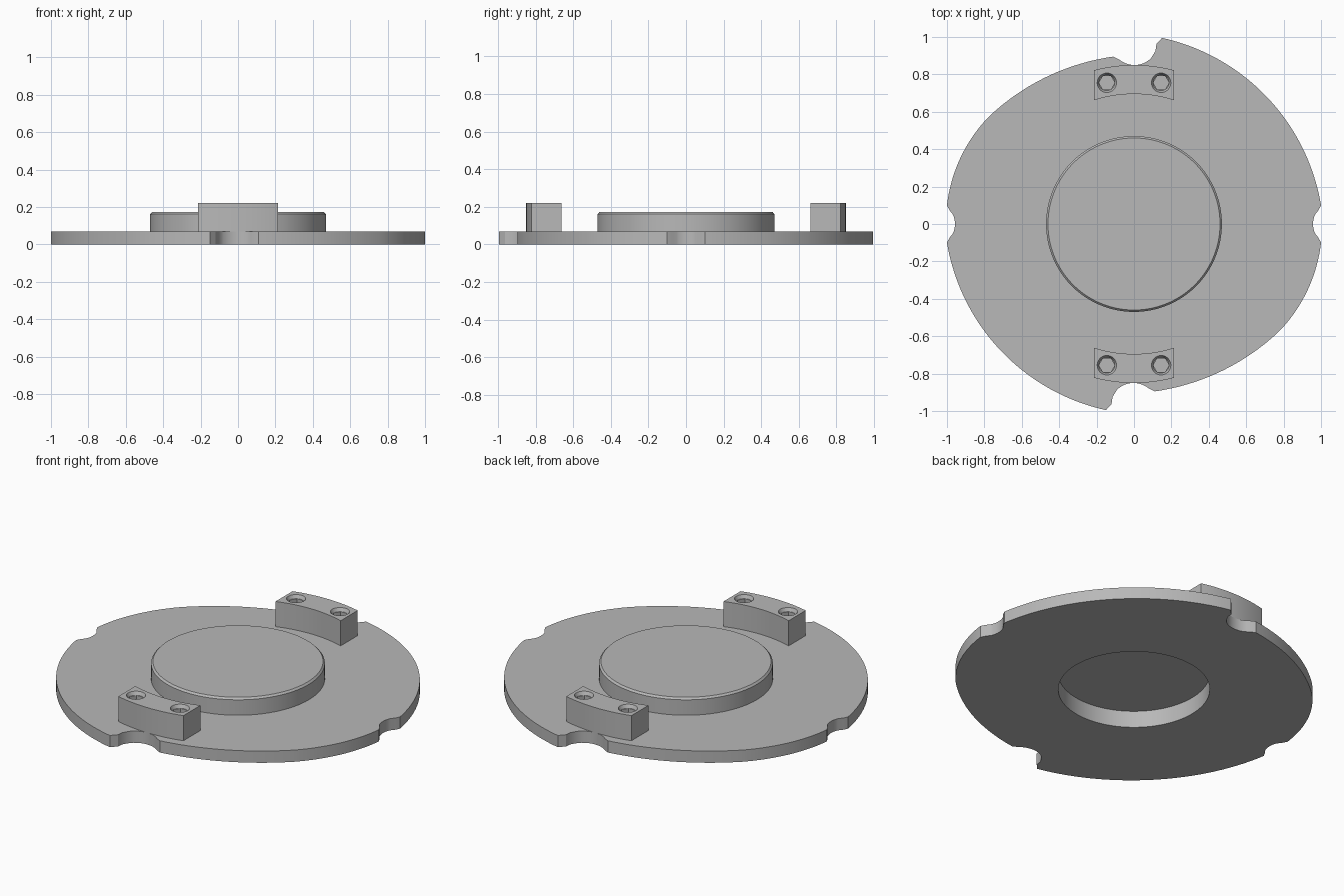
import bpy, bmesh, math
from mathutils import Vector, Matrix

if "Cube" in bpy.data.objects:
    bpy.data.objects.remove(bpy.data.objects["Cube"])

grey = bpy.data.materials.new("plain grey")
grey.use_nodes = True
grey.diffuse_color = (0.48, 0.48, 0.48, 1)
grey.node_tree.nodes["Principled BSDF"].inputs["Base Color"].default_value = grey.diffuse_color

PLATE_TOP, BLOCK_TOP = 0.07, 0.22
POCKET_RADIUS = 0.41


def arc(a, b, c, n=24):
    """Points on the circle through a, b, c, from a to c."""
    a, b, c = Vector(a), Vector(b), Vector(c)
    u, v = b - a, c - a
    d = 2 * u.cross(v)
    centre = a + Vector((v.y * u.dot(u) - u.y * v.dot(v),
                         u.x * v.dot(v) - v.x * u.dot(u))) / d
    start = a - centre
    sweep = -start.angle_signed(c - centre)
    return [centre + Matrix.Rotation(sweep * i / n, 2) @ start for i in range(n + 1)]


def finish(name, bm):
    bmesh.ops.recalc_face_normals(bm, faces=bm.faces)
    mesh = bpy.data.meshes.new(name)
    bm.to_mesh(mesh)
    bm.free()
    mesh.materials.append(grey)
    obj = bpy.data.objects.new(name, mesh)
    bpy.context.collection.objects.link(obj)
    return obj


def prism(name, outline, low, high):
    bm = bmesh.new()
    face = bm.faces.new([bm.verts.new((p[0], p[1], low)) for p in outline])
    top = bmesh.ops.extrude_face_region(bm, geom=[face])["geom"]
    bmesh.ops.translate(bm, vec=(0, 0, high - low),
                        verts=[g for g in top if isinstance(g, bmesh.types.BMVert)])
    return finish(name, bm)


def lathe(name, profile, steps=96):
    bm = bmesh.new()
    verts = [bm.verts.new((r, 0, z)) for r, z in profile]
    edges = [bm.edges.new(pair) for pair in zip(verts, verts[1:])]
    bmesh.ops.spin(bm, geom=verts + edges, cent=(0, 0, 0), axis=(0, 0, 1),
                   angle=math.tau, steps=steps)
    bmesh.ops.remove_doubles(bm, verts=bm.verts, dist=0.0001)
    return finish(name, bm)


def ring(radius, sides):
    return [(radius * math.cos(math.tau * i / sides), radius * math.sin(math.tau * i / sides))
            for i in range(sides)]


def cut(obj, cutter):
    mod = obj.modifiers.new("cut", 'BOOLEAN')
    mod.operation, mod.solver, mod.object = 'DIFFERENCE', 'EXACT', cutter
    bpy.context.view_layer.objects.active = obj
    bpy.ops.object.modifier_apply(modifier=mod.name)
    bpy.data.objects.remove(cutter)


def smooth(obj):
    bpy.ops.object.select_all(action='DESELECT')
    obj.select_set(True)
    bpy.context.view_layer.objects.active = obj
    bpy.ops.object.shade_smooth_by_angle(angle=math.radians(25))


# Plate: half of the notched outline, repeated by a half turn
half = arc((1, 0.1), (0.7, 0.69), (0.15, 0.995), 40)
half += [(0.12, 0.962), (0.115, 0.925)]
half += arc((0.09, 0.885), (0, 0.85), (-0.08, 0.88), 12)
half += arc((-0.11, 0.895), (-0.45, 0.795), (-0.78, 0.57))
half += arc((-0.78, 0.57), (-0.925, 0.36), (-1, 0.1))[1:]
half += [(-0.987, 0.075)]
half += arc((-0.968, 0.05), (-0.957, 0), (-0.968, -0.05), 8)
half += [(-0.987, -0.075)]
outline = half + [(-p[0], -p[1]) for p in half]
plate = prism("notched_plate", outline, 0, PLATE_TOP)
cut(plate, prism("pocket_cutter", ring(POCKET_RADIUS, 96), -0.1, 0.2))
smooth(plate)

# Raised round boss, hollow underneath, with a chamfered rim
smooth(lathe("round_boss", [(0, 0.1), (POCKET_RADIUS, 0.1), (POCKET_RADIUS, PLATE_TOP),
                            (0.47, PLATE_TOP), (0.47, 0.162), (0.46, 0.173), (0, 0.173)]))

# Curved blocks, each with two countersunk hexagonal sockets
for name, side in (("back_block", 1), ("front_block", -1)):
    shape = arc((0.215, 0.822), (0, 0.85), (-0.215, 0.822), 16)
    shape += arc((-0.215, 0.661), (0, 0.695), (0.215, 0.661), 16)
    block = prism(name, [(x, y * side) for x, y in shape], PLATE_TOP, BLOCK_TOP)
    for x in (-0.145, 0.145):
        spot = (x, 0.755 * side, 0)
        sink = lathe("sink_cutter", [(0, 0.2), (0.042, 0.2), (0.052, BLOCK_TOP),
                                     (0.052, 0.3), (0, 0.3)], 32)
        socket = prism("socket_cutter", ring(0.042, 6), 0.11, 0.3)
        for cutter in (sink, socket):
            cutter.location = spot
            cut(block, cutter)
    smooth(block)
